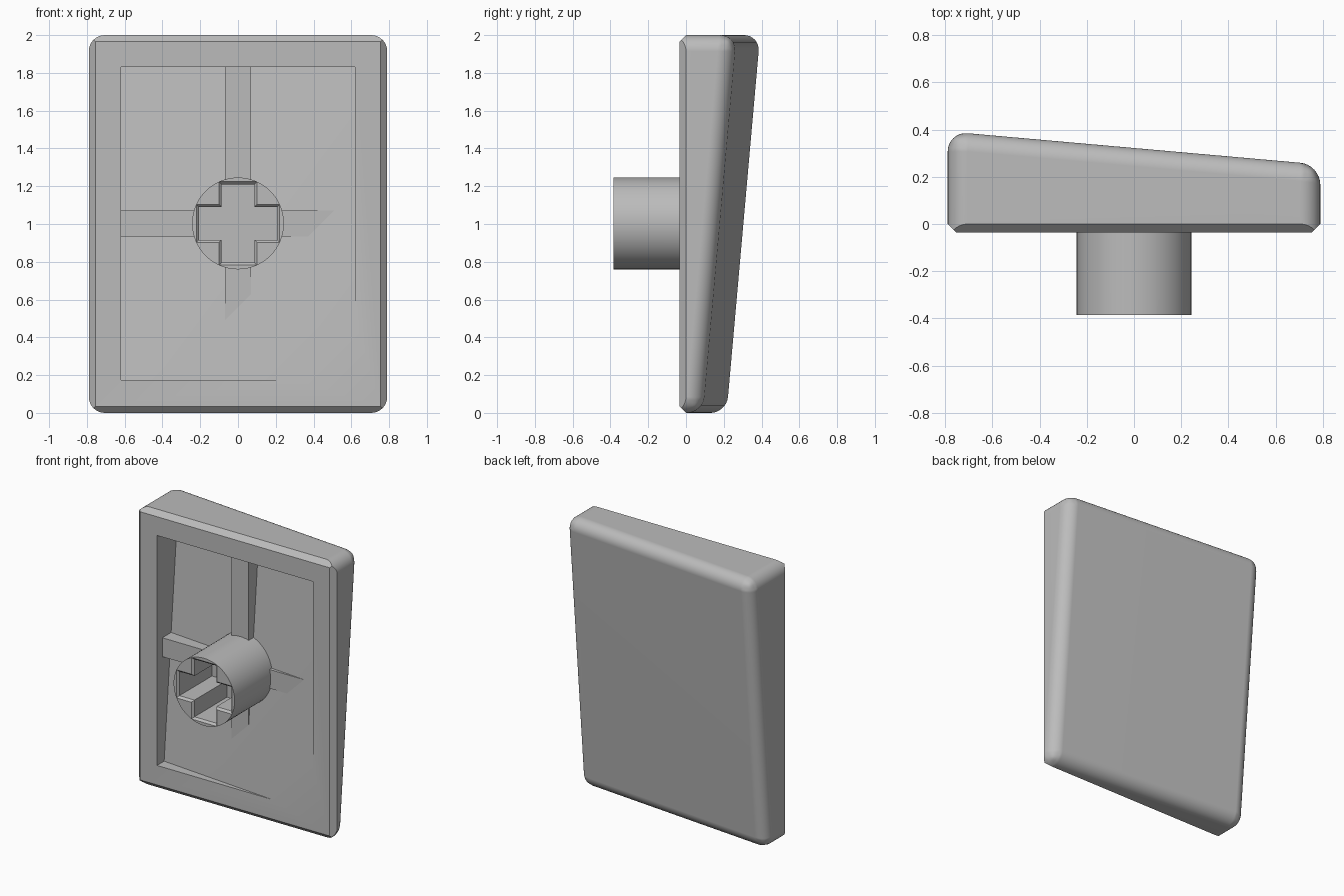
import bpy, bmesh, math
from mathutils import Vector, Matrix

if "Cube" in bpy.data.objects:
    bpy.data.objects.remove(bpy.data.objects["Cube"], do_unlink=True)

W, H = 0.79, 2.0          # half width, height
FRONT, STEM_END = -0.035, -0.385
MID, SLOPE = 1.003, 0.0887
BACK, FLOOR = 0.241, 0.064   # depth of the sloped planes at x = 0, z = 1

grey = bpy.data.materials.new("light grey plastic")
grey.use_nodes = True
grey.diffuse_color = (0.5, 0.5, 0.5, 1)
grey.node_tree.nodes["Principled BSDF"].inputs["Base Color"].default_value = (0.5, 0.5, 0.5, 1)


def sloped(x, z, depth):
    return depth + SLOPE * (z - 1 - x)


def finish(bm, name):
    bmesh.ops.recalc_face_normals(bm, faces=bm.faces)
    mesh = bpy.data.meshes.new(name)
    bm.to_mesh(mesh)
    bm.free()
    mesh.materials.append(grey)
    obj = bpy.data.objects.new(name, mesh)
    bpy.context.collection.objects.link(obj)
    return obj


def loft(rings):
    """Closed solid through rings that share one vertex count."""
    bm = bmesh.new()
    loops = [[bm.verts.new(p) for p in ring] for ring in rings]
    n = len(loops[0])
    for a, b in zip(loops, loops[1:]):
        for i in range(n):
            j = (i + 1) % n
            bm.faces.new((a[i], a[j], b[j], b[i]))
    bm.faces.new(loops[0][::-1])
    bm.faces.new(loops[-1])
    return bm


def block(x0, x1, z0, z1, front, back):
    """Block with a flat front; back is a function of x and z."""
    corners = [(x0, z0), (x1, z0), (x1, z1), (x0, z1)]
    return loft([[(x, front, z) for x, z in corners],
                 [(x, back(x, z), z) for x, z in corners]])


def activate(obj):
    bpy.ops.object.select_all(action='DESELECT')
    obj.select_set(True)
    bpy.context.view_layer.objects.active = obj


def cut(obj, cutter):
    mod = obj.modifiers.new("cut", 'BOOLEAN')
    mod.operation, mod.solver, mod.object = 'DIFFERENCE', 'EXACT', cutter
    activate(obj)
    bpy.ops.object.modifier_apply(modifier=mod.name)
    bpy.data.objects.remove(cutter, do_unlink=True)


def smooth(obj):
    activate(obj)
    bpy.ops.object.shade_smooth_by_angle(angle=math.radians(30))
    mod = obj.modifiers.new("flat normals", 'WEIGHTED_NORMAL')
    mod.keep_sharp = True


# Wedge shell, rounded everywhere but the front rim
bm = block(-W, W, 0, H, FRONT, lambda x, z: sloped(x, z, BACK))
rounded = [e for e in bm.edges if any(v.co.y > 0 for v in e.verts)]
bmesh.ops.bevel(bm, geom=rounded, offset=0.085, offset_type='OFFSET',
                segments=8, profile=0.5, affect='EDGES', clamp_overlap=True)

# Flat chamfers around the front rim
for side in (Vector((1, 0, 0)), Vector((-1, 0, 0)), Vector((0, 0, 1)), Vector((0, 0, -1))):
    rim = Vector((side.x * W, 0, H / 2 + side.z * H / 2))
    res = bmesh.ops.bisect_plane(bm, geom=bm.verts[:] + bm.edges[:] + bm.faces[:],
                                 plane_co=rim, plane_no=side + Vector((0, -1, 0)),
                                 clear_outer=True)
    edges = [g for g in res["geom_cut"] if isinstance(g, bmesh.types.BMEdge)]
    bmesh.ops.edgeloop_fill(bm, edges=edges)
shell = finish(bm, "shell")

# Recess whose floor runs parallel to the sloped back
recess = finish(block(-0.62, 0.62, 0.175, 1.83, -0.2,
                      lambda x, z: sloped(x, z, FLOOR)), "recess_cutter")
cut(shell, recess)
smooth(shell)

# Crossed ribs that sink into the recess floor
finish(block(-0.068, 0.068, 0.16, 1.84, 0.025, lambda x, z: 0.16), "upright_rib")
finish(block(-0.63, 0.63, MID - 0.068, MID + 0.068, 0.0252, lambda x, z: 0.16), "cross_rib")

# Round stem with a flared cross-shaped socket
bm = bmesh.new()
length = 0.12 - STEM_END
place = Matrix.Translation((0, STEM_END + length / 2, MID)) @ Matrix.Rotation(math.pi / 2, 4, 'X')
bmesh.ops.create_cone(bm, cap_ends=True, segments=64, radius1=0.243, radius2=0.243,
                      depth=length, matrix=place)
stem = finish(bm, "stem")


def cross(y, grow):
    a, b = 0.087 + grow, 0.207 + grow
    quarter = [(b, -a), (b, a), (a, a)]
    points = []
    for x, z in quarter:
        points.append((x, z))
    for turn in range(3):
        quarter = [(-z, x) for x, z in quarter]
        points += quarter
    return [(x, y, MID + z) for x, z in points]


socket = finish(loft([cross(STEM_END - 0.015, 0.028), cross(STEM_END + 0.015, 0),
                      cross(0.0, 0)]), "socket_cutter")
cut(stem, socket)
smooth(stem)
